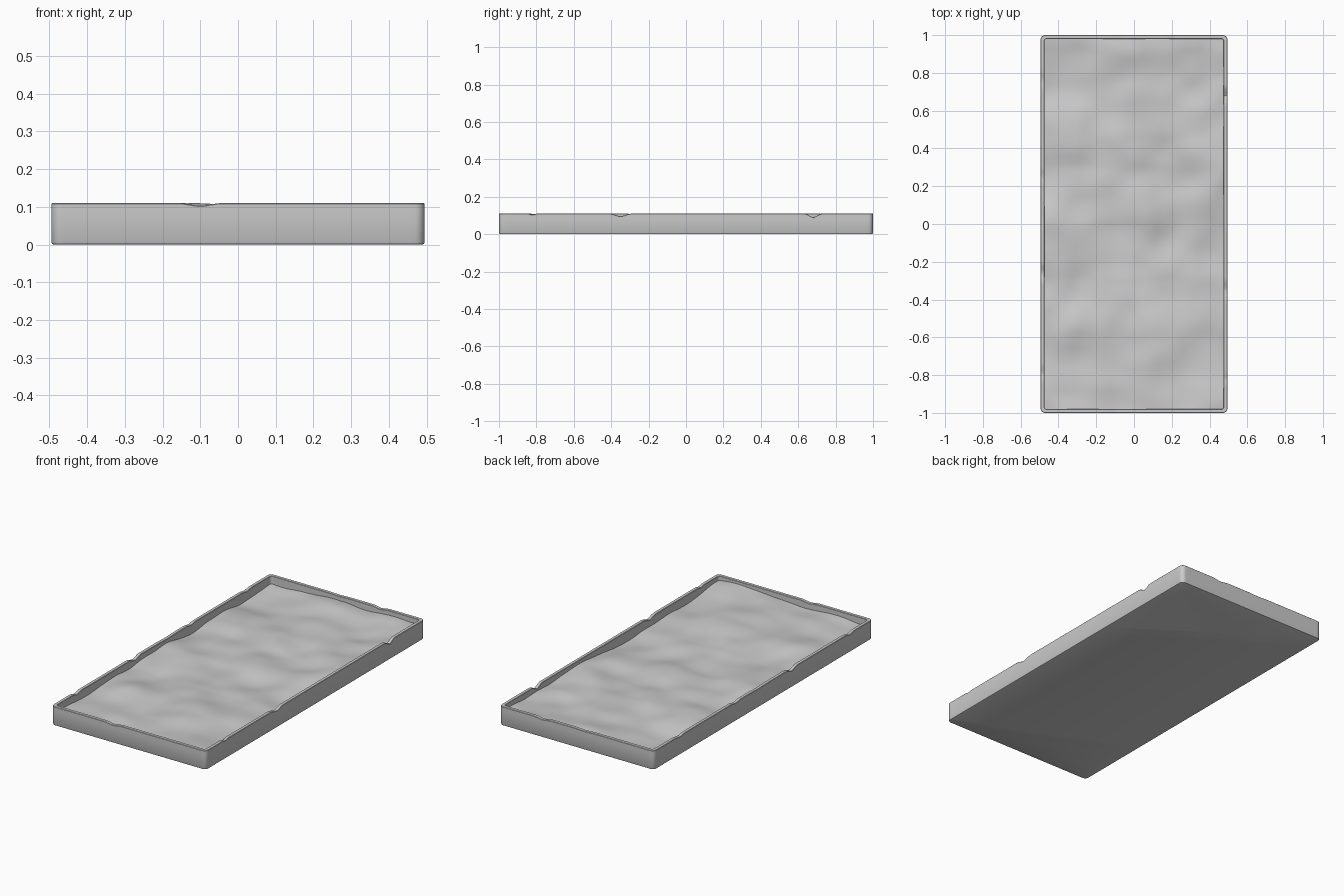
import bpy, bmesh, math
from mathutils import Vector, noise

if "Cube" in bpy.data.objects:
    bpy.data.objects.remove(bpy.data.objects["Cube"])

HX, HY, H = 0.495, 1.0, 0.11

# chips in the rim: side, position along side, half width, depth
CHIPS = [("front", -0.10, 0.05, 0.008), ("back", 0.22, 0.05, 0.008), ("back", -0.05, 0.06, 0.003),
         ("right", -0.35, 0.05, 0.016), ("right", 0.68, 0.04, 0.022), ("right", -0.82, 0.02, 0.008),
         ("left", -0.79, 0.04, 0.010), ("left", -0.26, 0.05, 0.016),
         ("left", 0.25, 0.04, 0.008), ("left", 0.76, 0.04, 0.008), ("left", 0.04, 0.09, 0.003)]


def finish(name, bm):
    bmesh.ops.recalc_face_normals(bm, faces=bm.faces)
    me = bpy.data.meshes.new(name)
    bm.to_mesh(me)
    bm.free()
    ob = bpy.data.objects.new(name, me)
    bpy.context.collection.objects.link(ob)
    bpy.context.view_layer.objects.active = ob
    ob.select_set(True)
    bpy.ops.object.shade_smooth_by_angle(angle=math.radians(35))
    ob.select_set(False)


def outline(inset, r):
    """Rounded rectangle: four corner arcs joined by finely divided sides."""
    hx, hy = HX - inset - r, HY - inset - r
    arcs = []
    for k, (sx, sy) in enumerate([(1, 1), (-1, 1), (-1, -1), (1, -1)]):
        angles = [(k + i / 6) * math.pi / 2 for i in range(7)]
        arcs.append([Vector((sx * hx + r * math.cos(a), sy * hy + r * math.sin(a))) for a in angles])
    pts = []
    for k, n in enumerate((60, 120, 60, 120)):
        a, b = arcs[k][-1], arcs[(k + 1) % 4][0]
        pts += arcs[k] + [a.lerp(b, i / n) for i in range(1, n)]
    return pts


def chip_dip(p):
    ex, ey = HX - abs(p.x), HY - abs(p.y)
    side = ("right" if p.x > 0 else "left") if ex < ey else ("back" if p.y > 0 else "front")
    t = p.y if ex < ey else p.x
    return max([d * max(0, 1 - abs(t - c) / w) for s, c, w, d in CHIPS if s == side], default=0)


# Tray: rings (inset, height, corner radius) from underside, up, over the rim and down inside
PROFILE = [(0.006, 0.0, 0.019), (0.002, 0.002, 0.023), (0, 0.006, 0.025), (0, 0.085, 0.025),
           (0, 0.108, 0.025), (0.002, H, 0.023), (0.018, H, 0.015), (0.020, 0.108, 0.013),
           (0.020, 0.03, 0.013)]
bm = bmesh.new()
rings = []
for inset, z, r in PROFILE:
    rings.append([bm.verts.new((p.x, p.y, z - (chip_dip(p) if z > 0.1 else 0)))
                  for p in outline(inset, r)])
for a, b in zip(rings, rings[1:]):
    for i in range(len(a)):
        j = (i + 1) % len(a)
        bm.faces.new((a[i], a[j], b[j], b[i]))
bm.faces.new(rings[0])
bm.faces.new(rings[-1])
finish("tray", bm)

# Uneven ground filling the tray
bm = bmesh.new()
bmesh.ops.create_grid(bm, x_segments=80, y_segments=160, size=1)
for v in bm.verts:
    x, y = v.co.x * (HX - 0.018), v.co.y * (HY - 0.018)
    h = noise.noise(Vector((x * 3.4 + 4, y * 3.4 + 7, 2.5)))
    h += 0.3 * noise.noise(Vector((x * 6.5 + 1, y * 6.5, 9.1)))
    v.co = (x, y, 0.07 + max(-0.035, min(0.03, 0.034 * h)))
finish("ground", bm)
